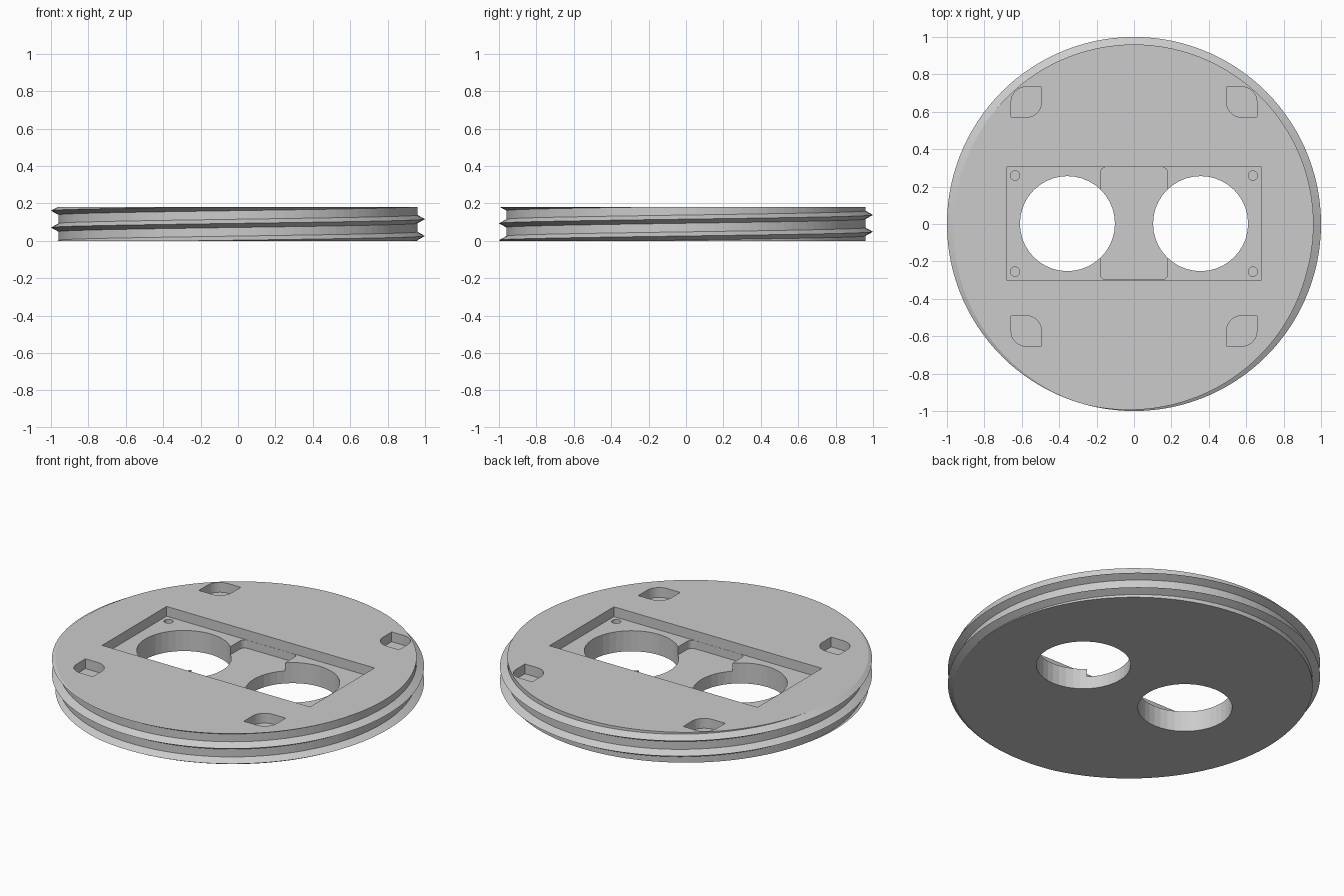
import bpy, bmesh
from math import pi, cos, sin

if "Cube" in bpy.data.objects:
    bpy.data.objects.remove(bpy.data.objects["Cube"], do_unlink=True)

HEIGHT = 0.18
ROOT, CREST = 0.96, 1.0
PITCH, START, HALF = 0.09, 0.026, 0.022
SEGMENTS = 120

grey = bpy.data.materials.new("light grey")
grey.use_nodes = True
grey.diffuse_color = (0.6, 0.6, 0.6, 1)
grey.node_tree.nodes["Principled BSDF"].inputs["Base Color"].default_value = (0.6, 0.6, 0.6, 1)


def make_object(name, bm):
    bmesh.ops.recalc_face_normals(bm, faces=bm.faces)
    mesh = bpy.data.meshes.new(name)
    bm.to_mesh(mesh)
    bm.free()
    mesh.materials.append(grey)
    obj = bpy.data.objects.new(name, mesh)
    bpy.context.scene.collection.objects.link(obj)
    return obj


def prism(name, outline, bottom, top):
    bm = bmesh.new()
    face = bm.faces.new([bm.verts.new((x, y, bottom)) for x, y in outline])
    extruded = bmesh.ops.extrude_face_region(bm, geom=[face])["geom"]
    verts = [v for v in extruded if isinstance(v, bmesh.types.BMVert)]
    bmesh.ops.translate(bm, verts=verts, vec=(0, 0, top - bottom))
    return make_object(name, bm)


def circle(cx, cy, radius, count):
    return [(cx + radius * cos(2 * pi * i / count), cy + radius * sin(2 * pi * i / count))
            for i in range(count)]


def rounded_box(cx, cy, hx, hy, radii, steps=8):
    """Rectangle outline; radii run counterclockwise from the +x +y corner."""
    points = []
    for i, (sx, sy) in enumerate([(1, 1), (-1, 1), (-1, -1), (1, -1)]):
        r = radii[i]
        if r == 0:
            points.append((cx + sx * hx, cy + sy * hy))
            continue
        for k in range(steps + 1):
            a = (i + k / steps) * pi / 2
            points.append((cx + sx * (hx - r) + r * cos(a), cy + sy * (hy - r) + r * sin(a)))
    return points


# Threaded disc: a helical V-thread wall, trimmed flat at both ends and capped
bm = bmesh.new()
columns = []
for s in range(SEGMENTS + 1):
    a = 2 * pi * s / SEGMENTS
    column = []
    for turn in range(-2, 4):
        centre = START + PITCH * (turn + s / SEGMENTS)
        for offset, r in ((-HALF, ROOT), (0, CREST), (HALF, ROOT)):
            column.append(bm.verts.new((r * cos(a), r * sin(a), centre + offset)))
    columns.append(column)
for left, right in zip(columns, columns[1:]):
    for k in range(len(left) - 1):
        bm.faces.new((left[k], right[k], right[k + 1], left[k + 1]))
bmesh.ops.remove_doubles(bm, verts=bm.verts, dist=1e-5)
for z, direction in ((0, -1), (HEIGHT, 1)):
    bmesh.ops.bisect_plane(bm, geom=bm.verts[:] + bm.edges[:] + bm.faces[:], dist=1e-6,
                           plane_co=(0, 0, z), plane_no=(0, 0, direction), clear_outer=True)
    rim = [e for e in bm.edges if e.is_boundary and all(abs(v.co.z - z) < 1e-4 for v in e.verts)]
    bmesh.ops.contextual_create(bm, geom=rim)
disc = make_object("threaded_disc", bm)

# Recesses: main tray, deeper central channel, through holes, screw holes, corner pockets
TRAY, CHANNEL, ABOVE = 0.122, 0.074, 0.3
cutters = [
    prism("tray_cutter", rounded_box(0, 0.003, 0.682, 0.302, (0, 0, 0, 0)), TRAY, ABOVE),
    prism("channel_cutter", rounded_box(0, 0.003, 0.179, 0.301, (0.03,) * 4), CHANNEL, TRAY + 0.01),
]
for side in (-1, 1):
    cutters.append(prism("round_hole_cutter", circle(side * 0.356, 0.002, 0.254, 40), -0.1, ABOVE))
    for end in (-1, 1):
        cutters.append(prism("screw_hole_cutter",
                             circle(side * 0.636, 0.002 + end * 0.257, 0.025, 20), 0.08, TRAY + 0.01))
        radii = (0.08, 0, 0.08, 0) if side * end > 0 else (0, 0.08, 0, 0.08)
        cutters.append(prism("corner_pocket_cutter",
                             rounded_box(side * 0.576, 0.04 + end * 0.612, 0.081, 0.081, radii),
                             TRAY, ABOVE))

for cutter in cutters:
    cutter.hide_render = True
    cut = disc.modifiers.new(cutter.name, "BOOLEAN")
    cut.operation = "DIFFERENCE"
    cut.solver = "EXACT"
    cut.object = cutter

# Bake the cuts and drop the cutters
bpy.context.view_layer.update()
baked = bpy.data.meshes.new_from_object(disc.evaluated_get(bpy.context.evaluated_depsgraph_get()))
disc.modifiers.clear()
disc.data = baked
for cutter in cutters:
    bpy.data.objects.remove(cutter, do_unlink=True)
